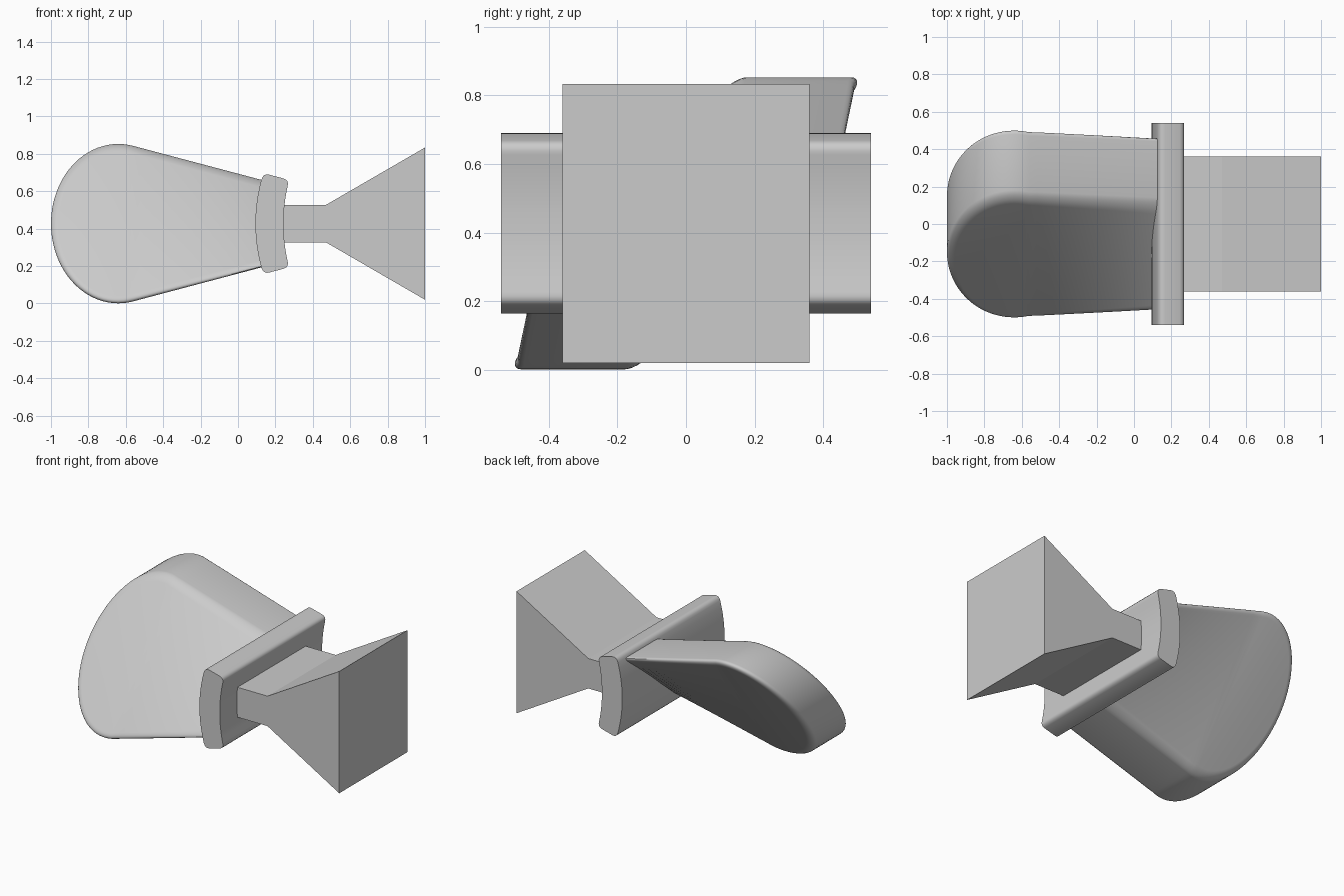
import bpy, bmesh, math

if "Cube" in bpy.data.objects:
    bpy.data.objects.remove(bpy.data.objects["Cube"], do_unlink=True)

MID = 0.427  # height of the centre line

grey = bpy.data.materials.new("plain grey")
grey.use_nodes = True
COLOUR = (0.6, 0.6, 0.6, 1)
grey.diffuse_color = COLOUR
grey.node_tree.nodes["Principled BSDF"].inputs["Base Color"].default_value = COLOUR


def finish(bm, name, smooth_angle=None):
    bmesh.ops.recalc_face_normals(bm, faces=bm.faces)
    mesh = bpy.data.meshes.new(name)
    bm.to_mesh(mesh)
    bm.free()
    obj = bpy.data.objects.new(name, mesh)
    bpy.context.collection.objects.link(obj)
    mesh.materials.append(grey)
    if smooth_angle:
        bpy.ops.object.select_all(action='DESELECT')
        obj.select_set(True)
        bpy.context.view_layer.objects.active = obj
        bpy.ops.object.shade_smooth_by_angle(angle=math.radians(smooth_angle))
    return obj


def extrude_profile(name, upper, half_width, smooth_angle=None):
    """Mirror an upper half profile (x, dz) about the centre line, extrude along y."""
    loop = upper + [(x, -dz) for x, dz in reversed(upper)]
    bm = bmesh.new()
    rings = [[bm.verts.new((x, y, MID + dz)) for x, dz in loop]
             for y in (-half_width, half_width)]
    for ring in rings:
        bm.faces.new(ring)
    for i in range(len(loop)):
        j = (i + 1) % len(loop)
        bm.faces.new((rings[0][i], rings[0][j], rings[1][j], rings[1][i]))
    return finish(bm, name, smooth_angle)


# Flared grip with a square end
extrude_profile("flared_grip", [(0.2, 0.1), (0.47, 0.1), (1.0, 0.407)], 0.36)

# Curved collar with rounded corners
left_side = [(0.093 + 0.032 * (k / 6) ** 2, 0.235 * k / 6) for k in range(1, 7)]
left_corner = [(0.131, 0.249), (0.14, 0.259), (0.153, 0.263), (0.165, 0.262)]
right_corner = [(0.245, 0.241), (0.257, 0.235), (0.265, 0.225), (0.267, 0.212)]
right_side = [(0.243 + 0.022 * (k / 6) ** 2, 0.2 * k / 6) for k in range(6, 0, -1)]
extrude_profile("collar", left_side + left_corner + right_corner + right_side, 0.54, 40)

# Twisted paddle blade: round tip, straight taper to the root
TIP_X, RX, RZ = -0.64, 0.36, 0.426
ROOT_X, ROOT_H = 0.17, 0.222
HALF_THICK, ROUND = 0.19, 0.04
T_END = math.radians(77)
JOIN_X = TIP_X + RX * math.cos(T_END)
JOIN_H = RZ * math.sin(T_END)


def lean(x):
    """Sideways shift per unit of height; grows toward the root."""
    f = max(0, (x - JOIN_X) / (ROOT_X - JOIN_X))
    h = RZ + (JOIN_H - RZ) * min(1, f * 20) if f == 0 else JOIN_H + (ROOT_H - JOIN_H) * f
    shift = JOIN_H * 0.33 / RZ if f == 0 else 0.323 + (0.29 - 0.323) * f
    return 0.33 / RZ if f == 0 else shift / h


def half_outline(inset):
    pts = []
    for k in range(24):
        t = math.radians(178) + (T_END - math.radians(178)) * k / 23
        pts.append((TIP_X + (RX - inset) * math.cos(t), (RZ - inset) * math.sin(t)))
    x0, h0 = pts[-1]
    for k in range(1, 17):
        f = k / 16
        pts.append((x0 + (ROOT_X - x0) * f, h0 + (ROOT_H - inset - h0) * f))
    return pts


layers = []
for side in (-1, 1):
    steps = [(ROUND * (1 - math.sin(a)), side * (HALF_THICK - ROUND + ROUND * math.cos(a)))
             for a in (math.pi / 2 * k / 6 for k in range(7))]
    layers += steps if side < 0 else steps[::-1]

bm = bmesh.new()
rings = []
for inset, depth in layers:
    half = half_outline(inset)
    loop = half[::-1] + [(x, -dz) for x, dz in half]
    rings.append([bm.verts.new((x, depth + lean(x) * dz, MID + dz)) for x, dz in loop])
count = len(rings[0])
for a, b in zip(rings, rings[1:]):
    for i in range(count):
        j = (i + 1) % count
        bm.faces.new((a[i], a[j], b[j], b[i]))
for ring in (rings[0], rings[-1]):
    for i in range(count // 2 - 1):
        bm.faces.new((ring[i], ring[i + 1], ring[count - 2 - i], ring[count - 1 - i]))
finish(bm, "paddle_blade", 40)
